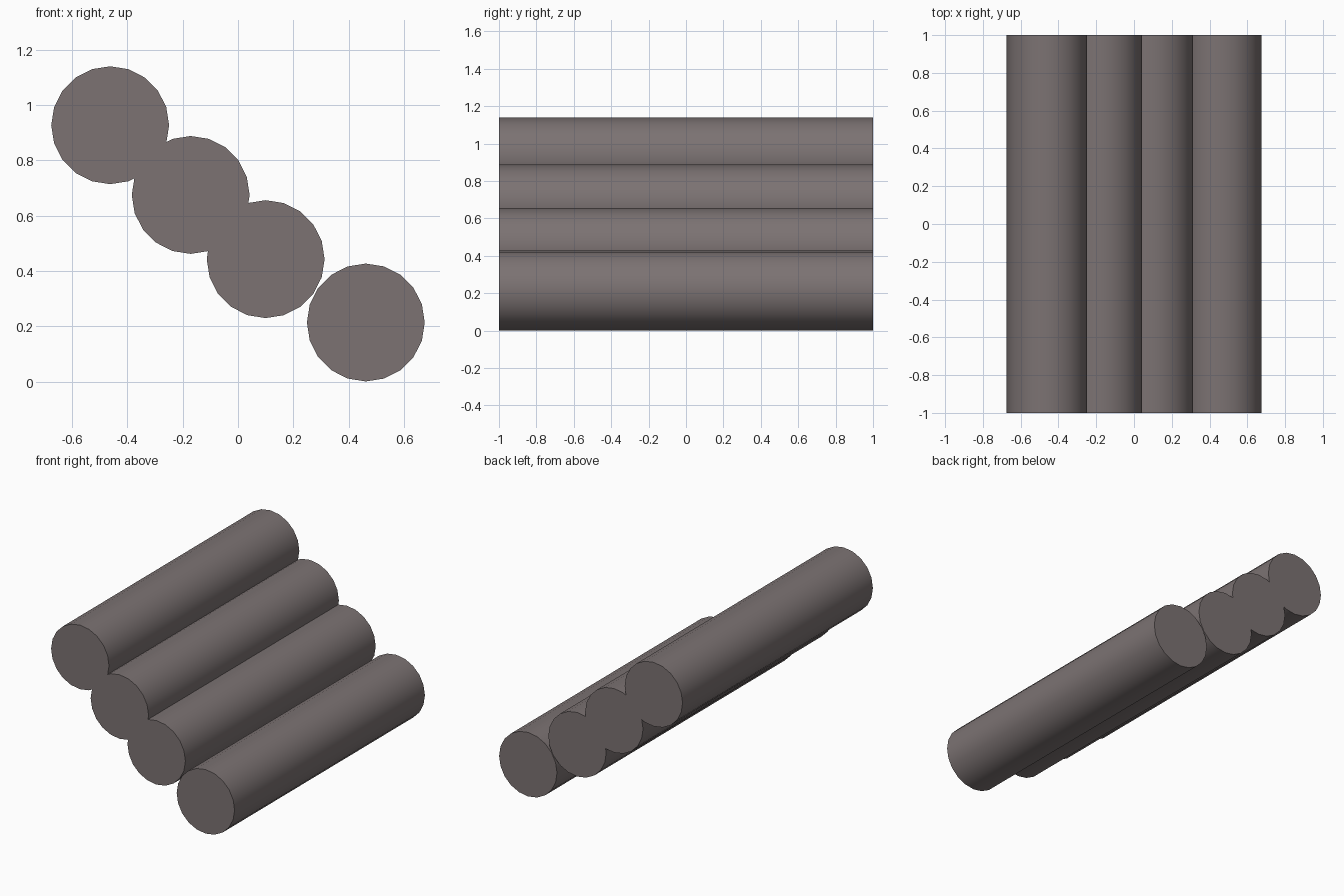
import bpy
import math

if "Cube" in bpy.data.objects:
    bpy.data.objects.remove(bpy.data.objects["Cube"])

RADIUS = 0.213
LENGTH = 2.0
SIDES = 20

# Dull brown-grey bark
bark = bpy.data.materials.new("bark")
bark.diffuse_color = (0.2, 0.17, 0.17, 1)
bark.use_nodes = True
bark.node_tree.nodes["Principled BSDF"].inputs["Base Color"].default_value = bark.diffuse_color


def log(name, x, z):
    """Capped cylinder lying along y, with a vertex straight up."""
    bpy.ops.mesh.primitive_cylinder_add(
        vertices=SIDES, radius=RADIUS, depth=LENGTH,
        location=(x, 0, z), rotation=(math.pi / 2, 0, 0))
    ob = bpy.context.object
    ob.name = name
    ob.data.materials.append(bark)
    bpy.ops.object.shade_smooth_by_angle(angle=math.radians(30))


# Four logs stepping down from left to right
steps = [(-0.462, 0.927), (-0.171, 0.675), (0.100, 0.443), (0.462, RADIUS + 0.001)]
for i, (x, z) in enumerate(steps):
    log(f"log_step_{i + 1}", x, z)
